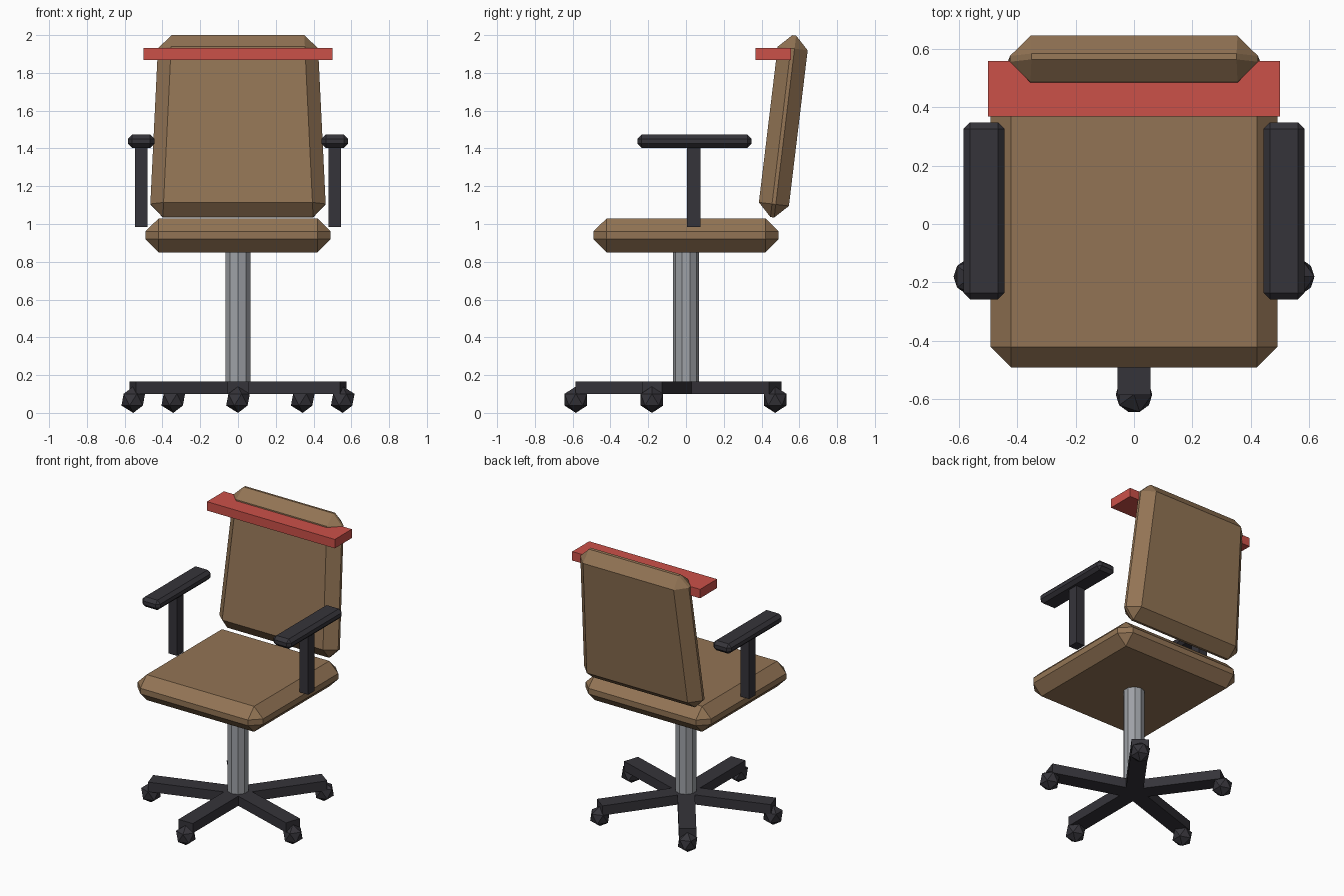
import bpy, bmesh, math
from mathutils import Matrix, Vector

if "Cube" in bpy.data.objects:
    bpy.data.objects.remove(bpy.data.objects["Cube"])


def material(name, rgb):
    m = bpy.data.materials.new(name)
    m.diffuse_color = (*rgb, 1)
    m.use_nodes = True
    m.node_tree.nodes["Principled BSDF"].inputs["Base Color"].default_value = m.diffuse_color
    return m


BROWN = material("brown upholstery", (0.29, 0.175, 0.09))
DARK = material("dark plastic", (0.036, 0.034, 0.042))
STEEL = material("grey metal", (0.34, 0.355, 0.38))
RED = material("red bar", (0.60, 0.082, 0.066))


def finish(name, bm, mat, matrix=Matrix()):
    bm.transform(matrix)
    mesh = bpy.data.meshes.new(name)
    bm.to_mesh(mesh)
    bm.free()
    mesh.materials.append(mat)
    obj = bpy.data.objects.new(name, mesh)
    bpy.context.collection.objects.link(obj)
    return obj


def box(name, size, centre, mat, bevel=0, taper=1, tilt=0, turn=0):
    """Box with optional narrower top, chamfered edges, lean about x and turn about z."""
    bm = bmesh.new()
    bmesh.ops.create_cube(bm, size=1)
    for v in bm.verts:
        if v.co.z > 0:
            v.co.x *= taper
        v.co = Vector(a * b for a, b in zip(v.co, size))
    if bevel:
        bmesh.ops.bevel(bm, geom=bm.edges[:], offset=bevel, segments=1,
                        affect='EDGES', profile=0.5)
    m = (Matrix.Rotation(turn, 4, 'Z') @ Matrix.Translation(centre)
         @ Matrix.Rotation(tilt, 4, 'X'))
    return finish(name, bm, mat, m)


# Seat and leaning, tapered backrest
box("seat", (0.98, 0.98, 0.18), (0, 0, 0.94), BROWN, bevel=0.07)
box("backrest", (0.935, 0.16, 0.97), (0, 0.515, 1.517), BROWN,
    bevel=0.07, taper=0.9, tilt=-0.12)

# Bar across the top of the backrest
box("red_bar", (1.0, 0.19, 0.063), (0, 0.462, 1.899), RED)

# Armrests
for side, s in (("left", -1), ("right", 1)):
    box(side + "_arm_post", (0.068, 0.072, 0.436), (s * 0.512, 0.04, 1.202), DARK)
    box(side + "_arm_pad", (0.14, 0.605, 0.07), (s * 0.513, 0.045, 1.438), DARK, bevel=0.022)

# Column
bm = bmesh.new()
bmesh.ops.create_cone(bm, cap_ends=True, segments=10, radius1=0.07, radius2=0.07,
                      depth=0.76, matrix=Matrix.Rotation(math.pi / 2, 4, 'Z')
                      @ Matrix.Rotation(math.pi / 2, 4, 'Z'))
finish("column", bm, STEEL, Matrix.Translation((0, 0, 0.49)))

# Five-legged base with casters
for i in range(5):
    a = -math.pi / 2 + i * math.tau / 5
    box(f"base_leg_{i + 1}", (0.585, 0.112, 0.068), (0.2925, 0, 0.133), DARK, turn=a)
    bm = bmesh.new()
    bmesh.ops.create_icosphere(bm, subdivisions=1, radius=0.07)
    finish(f"caster_{i + 1}", bm, DARK,
           Matrix.Translation((0.583 * math.cos(a), 0.583 * math.sin(a), 0.07)))
